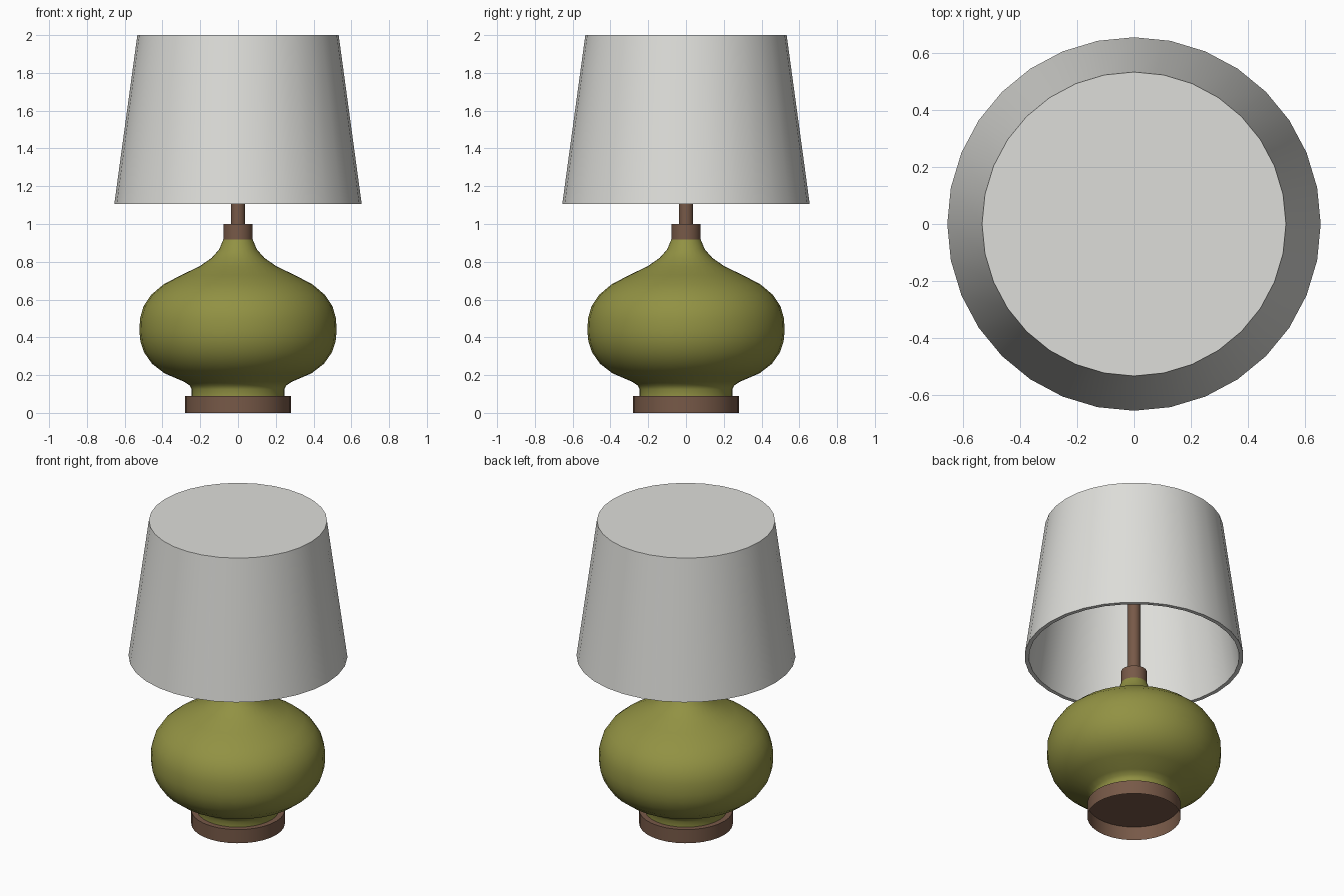
import bpy, bmesh, math

if "Cube" in bpy.data.objects:
    bpy.data.objects.remove(bpy.data.objects["Cube"])

SIDES = 32


def material(name, rgb):
    m = bpy.data.materials.new(name)
    m.diffuse_color = (*rgb, 1.0)
    m.use_nodes = True
    m.node_tree.nodes["Principled BSDF"].inputs["Base Color"].default_value = m.diffuse_color
    return m


olive = material("olive ceramic", (0.285, 0.285, 0.056))
brown = material("brown wood", (0.185, 0.100, 0.064))
cream = material("off white fabric", (0.73, 0.73, 0.70))


def lathe(name, profile, mat):
    """Spin (radius, z) points, ordered bottom outside to top, around z."""
    bm = bmesh.new()
    rings = []
    for r, z in profile:
        if r == 0:
            rings.append([bm.verts.new((0, 0, z))] * SIDES)
        else:
            rings.append([bm.verts.new((r * math.cos(2 * math.pi * i / SIDES),
                                        r * math.sin(2 * math.pi * i / SIDES), z))
                          for i in range(SIDES)])
    for low, high in zip(rings, rings[1:]):
        for i in range(SIDES):
            j = (i + 1) % SIDES
            corners = list(dict.fromkeys((low[i], low[j], high[j], high[i])))
            bm.faces.new(corners)
    mesh = bpy.data.meshes.new(name)
    bm.to_mesh(mesh)
    bm.free()
    mesh.materials.append(mat)
    ob = bpy.data.objects.new(name, mesh)
    bpy.context.collection.objects.link(ob)
    bpy.ops.object.select_all(action='DESELECT')
    ob.select_set(True)
    bpy.context.view_layer.objects.active = ob
    bpy.ops.object.shade_smooth_by_angle(angle=math.radians(40))
    return ob


# Foot: hollow underneath, closed on top
lathe("base", [(0.28, 0), (0.28, 0.09), (0, 0.09)], brown)

# Squat gourd-shaped body
lathe("body", [(0.245, 0.09), (0.245, 0.125), (0.255, 0.145), (0.285, 0.165),
               (0.39, 0.21), (0.455, 0.26), (0.497, 0.32), (0.517, 0.38),
               (0.522, 0.43), (0.519, 0.50), (0.50, 0.565), (0.46, 0.625),
               (0.395, 0.68), (0.30, 0.73), (0.205, 0.775), (0.14, 0.82),
               (0.10, 0.865), (0.077, 0.92)], olive)

# Neck collar and stem
lathe("collar", [(0, 0.91), (0.078, 0.91), (0.078, 1.0), (0, 1.0)], brown)
lathe("stem", [(0.038, 1.0), (0.038, 1.975)], brown)

# Tapered shade: inner lining, bottom rim, outer wall, closed top
lathe("shade", [(0, 1.975), (0.513, 1.975), (0.630, 1.105),
                (0.655, 1.105), (0.533, 2.0), (0, 2.0)], cream)
